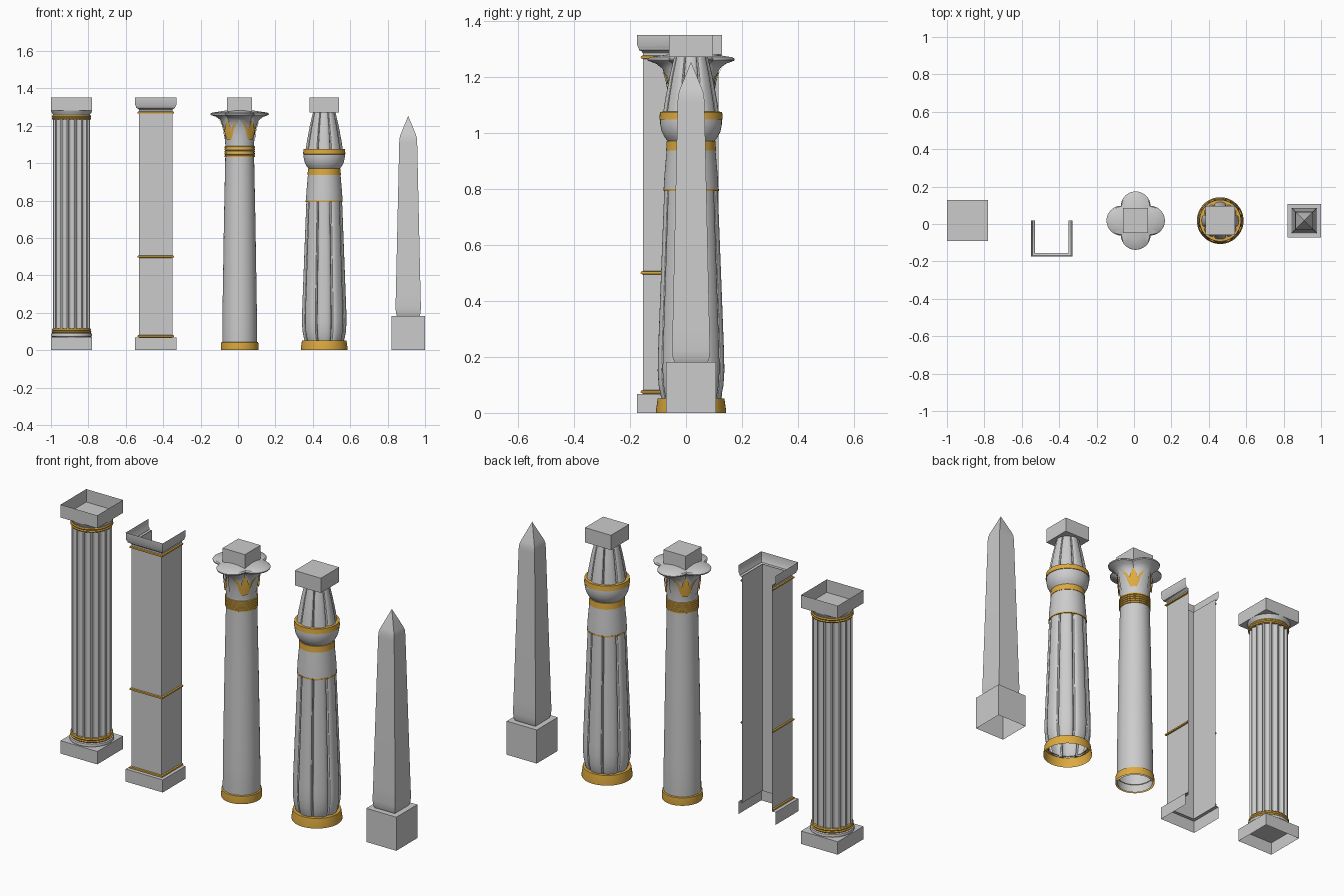
import bpy, bmesh
from math import sin, cos, pi, sqrt, radians

if "Cube" in bpy.data.objects:
    bpy.data.objects.remove(bpy.data.objects["Cube"])

CY = 0.018
gold = bpy.data.materials.new("gold")
gold.diffuse_color = (0.72, 0.40, 0.05, 1)
gold.use_nodes = True
gold.node_tree.nodes["Principled BSDF"].inputs["Base Color"].default_value = gold.diffuse_color


def finish(name, bm, mat):
    bmesh.ops.remove_doubles(bm, verts=bm.verts, dist=1e-5)
    me = bpy.data.meshes.new(name)
    bm.to_mesh(me)
    bm.free()
    ob = bpy.data.objects.new(name, me)
    bpy.context.collection.objects.link(ob)
    if mat:
        me.materials.append(mat)
    return ob


def loft(name, cx, prof, mat=None, segs=48, shape=None, phase=0.0):
    """Turn a (radius, z) profile about a vertical axis; shape scales the radius by angle."""
    bm = bmesh.new()
    rows = []
    for r, z in prof:
        row = []
        for i in range(segs):
            a = 2 * pi * i / segs + phase
            k = r * (shape(a, z) if shape else 1)
            row.append(bm.verts.new((cx + k * cos(a), CY + k * sin(a), z)))
        rows.append(row)
    for lo, hi in zip(rows, rows[1:]):
        for i in range(segs):
            j = (i + 1) % segs
            bm.faces.new((lo[i], lo[j], hi[j], hi[i]))
    return finish(name, bm, mat)


def square(name, cx, prof):
    return loft(name, cx, [(h * sqrt(2), z) for h, z in prof], None, 4, None, pi / 4)


def block(name, cx, h, z0, z1):
    return square(name, cx, [(0, z0), (h, z0), (h, z1), (0, z1)])


# ---- fluted column ----
X = -0.89
square("fluted_plinth", X, [(.11, 0), (.11, .07), (0, .07)])
square("fluted_abacus", X, [(0, 1.28), (.11, 1.28), (.11, 1.35)])


def flute(a, z):
    t = (a * 16 / (2 * pi) + 0.5) % 1.0
    u = (t - 0.5) / 0.4
    return 1 - 0.14 * sqrt(max(0, 1 - u * u))


loft("fluted_shaft", X, [(.10, .11), (.10, 1.235)], segs=160, shape=flute)
loft("fluted_base_moulding", X, [(.10, .07), (.109, .074), (.11, .081), (.108, .088), (.098, .094)])
loft("fluted_top_moulding", X, [(.098, 1.255), (.10, 1.262), (.106, 1.27), (.11, 1.28)])
for n, z in (("lower", .092), ("upper", 1.233)):
    loft("fluted_ring_" + n, X, [(.09, z), (.103, z), (.106, z + .006), (.102, z + .011),
                                 (.105, z + .017), (.102, z + .023), (.09, z + .023)], gold)

# ---- square pilaster, open at the back ----
X = -0.44


def sweep_u(name, prof, mat=None):
    bm = bmesh.new()
    rows = []
    for d, z in prof:
        h, f = .09 + d, -.154 - d
        rows.append([bm.verts.new((X + x, y, z)) for x, y in
                     ((-h, .02), (-h, f), (h, f), (h, .02))])
    for lo, hi in zip(rows, rows[1:]):
        for i in range(3):
            bm.faces.new((lo[i], lo[i + 1], hi[i + 1], hi[i]))
    return finish(name, bm, mat)


sweep_u("pilaster_shaft", [(0, .065), (0, 1.295)])
sweep_u("pilaster_base", [(.021, 0), (.021, .068), (0, .068)])
sweep_u("pilaster_cap", [(0, 1.285), (.006, 1.292), (.014, 1.295), (.015, 1.303),
                         (.02, 1.311), (.021, 1.35)])
for n, z in (("lower", .069), ("middle", .494), ("upper", 1.264)):
    sweep_u("pilaster_trim_" + n, [(0, z), (.007, z + .002), (.008, z + .006),
                                   (.007, z + .01), (0, z + .012)], gold)

# ---- flower-capital column ----
X = 0.009
loft("flower_base", X, [(.10, 0), (.101, .01), (.099, .042), (.09, .046)], gold)
loft("flower_shaft", X, [(.09, 0), (.093, .046), (.092, .2), (.084, .7), (.077, 1.035), (.077, 1.12)])
ribs = []
for i in range(5):
    z = 1.032 + i * .012
    ribs += [(.077, z), (.081, z + .002), (.081, z + .009), (.077, z + .011)]
loft("flower_neck_bands", X, ribs, gold)

BELL = [(.077, 1.10), (.079, 1.14), (.083, 1.17), (.09, 1.20), (.103, 1.23), (.125, 1.247),
        (.155, 1.258), (.156, 1.264), (.148, 1.27), (.10, 1.277), (.05, 1.285), (0, 1.285)]


def quatrefoil(a, z):
    p = (a + pi / 4) % (pi / 2) - pi / 4
    f = (.077 * cos(p) + sqrt(.08 ** 2 - (.077 * sin(p)) ** 2)) / .157
    w = min(1, max(0, (z - 1.17) / .085))
    return 1 - w * (1 - f)


loft("flower_bell", X, BELL, segs=96, shape=quatrefoil)
block("flower_abacus", X, .067, 1.275, 1.35)


def bell_r(a, z):
    for (r0, z0), (r1, z1) in zip(BELL, BELL[1:]):
        if z0 <= z <= z1:
            return (r0 + (r1 - r0) * (z - z0) / (z1 - z0)) * quatrefoil(a, z)


def petal(name, angle, rows, off, mat):
    """Petal lying over the bell; rows are (z, left, right) in degrees from its axis."""
    bm = bmesh.new()
    prev = None
    for z, l, r in rows:
        cur = []
        for k in range(5):
            a = radians(angle + l + (r - l) * k / 4)
            q = bell_r(a, z) + off
            cur.append(bm.verts.new((X + q * cos(a), CY + q * sin(a), z)))
        if prev:
            for k in range(4):
                bm.faces.new((prev[k], prev[k + 1], cur[k + 1], cur[k]))
        prev = cur
    finish(name, bm, mat)


MID = [(1.125, -9, 9), (1.15, -12, 12), (1.18, -13, 13), (1.205, -9, 9), (1.232, -.5, .5)]
SIDE = [(1.125, 3, 12), (1.15, 8, 19), (1.18, 14, 24), (1.20, 20, 30), (1.218, 33, 35)]
for i in range(4):
    a = 45 + 90 * i
    petal(f"lily_centre_{i}", a, MID, .007, gold)
    petal(f"lily_right_{i}", a, SIDE, .005, gold)
    petal(f"lily_left_{i}", a, [(z, -r, -l) for z, l, r in SIDE], .005, gold)
    petal(f"plain_petal_{i}", a + 45, MID, .004, None)

# ---- bud-capital bundled column ----
X = 0.461


def bundle(a, z):
    return .84 + .16 * sqrt(abs(cos(4 * a)) * (2 - abs(cos(4 * a))))


loft("bud_base", X, [(.125, 0), (.125, .01), (.119, .052), (.10, .052)], gold)
loft("bud_shaft", X, [(.10, .04), (.108, .06), (.116, .10), (.119, .15), (.118, .21),
                      (.107, .5), (.095, .81)], segs=128, shape=bundle)
loft("bud_collar", X, [(.09, .795), (.098, .797), (.095, .85), (.087, .94), (.085, .97)])
loft("bud_collar_hem", X, [(.092, .792), (.099, .792), (.099, .799), (.092, .799)], gold)
loft("bud_collar_band", X, [(.084, .936), (.089, .937), (.087, .97), (.08, .971)], gold)
loft("bud_bulb", X, [(.083, .97), (.095, .985), (.105, 1.005), (.11, 1.03), (.11, 1.05),
                     (.108, 1.07), (.07, 1.072)])
loft("bud_bulb_band", X, [(.108, 1.047), (.113, 1.048), (.111, 1.075), (.09, 1.076)], gold)
loft("bud_capital", X, [(.10, 1.07), (.092, 1.12), (.077, 1.20), (.06, 1.272)],
     segs=128, shape=bundle)
block("bud_abacus", X, .078, 1.27, 1.35)

# ---- obelisk ----
X = 0.91
square("obelisk_pedestal", X, [(.09, 0), (.09, .182), (0, .182)])
square("obelisk_shaft", X, [(.060, .182), (.065, .195), (.068, .225), (.066, .30), (.048, 1.11),
                            (.046, 1.135), (.041, 1.153), (0, 1.253)])

bpy.ops.object.select_all(action='SELECT')
bpy.context.view_layer.objects.active = bpy.data.objects["obelisk_shaft"]
bpy.ops.object.shade_smooth_by_angle(angle=radians(32))
